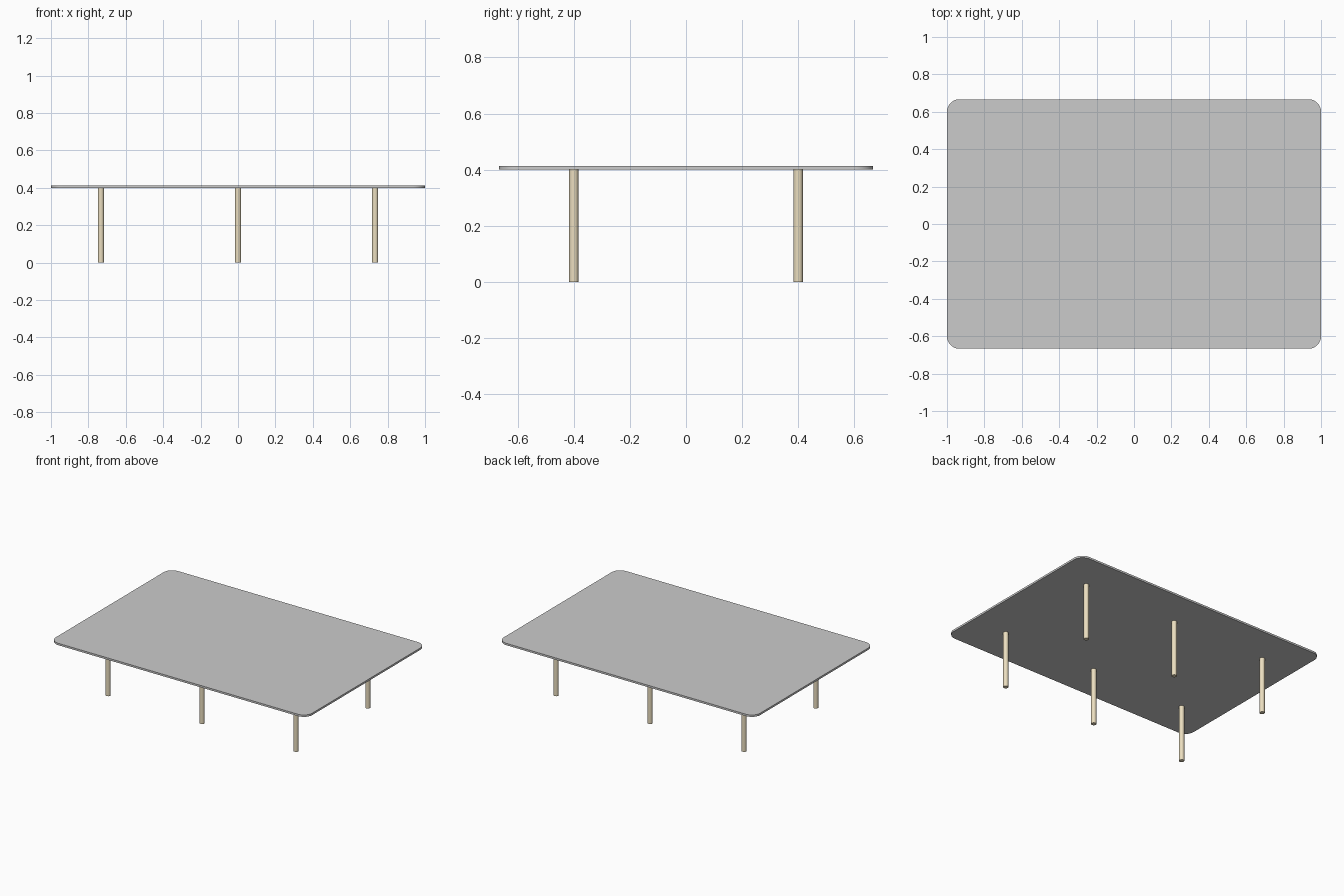
import bpy, bmesh, math

if "Cube" in bpy.data.objects:
    bpy.data.objects.remove(bpy.data.objects["Cube"])

TOP_Z, THICK = 0.4, 0.0135
HALF_X, HALF_Y, CORNER = 1.0, 0.6667, 0.0667
LEG_R = 0.0167

wood = bpy.data.materials.new("pale_wood")
wood.diffuse_color = (0.83, 0.73, 0.52, 1)
wood.use_nodes = True
wood.node_tree.nodes["Principled BSDF"].inputs["Base Color"].default_value = wood.diffuse_color


def smooth(obj):
    bpy.ops.object.select_all(action='DESELECT')
    obj.select_set(True)
    bpy.context.view_layer.objects.active = obj
    bpy.ops.object.shade_smooth_by_angle(angle=math.radians(30))


# Table top: rounded rectangle outline, extruded upward
bm = bmesh.new()
outline = []
steps = 12
for i, (sx, sy) in enumerate([(1, 1), (-1, 1), (-1, -1), (1, -1)]):
    for k in range(steps + 1):
        a = math.pi / 2 * (i + k / steps)
        outline.append(bm.verts.new((sx * (HALF_X - CORNER) + CORNER * math.cos(a),
                                     sy * (HALF_Y - CORNER) + CORNER * math.sin(a),
                                     TOP_Z)))
face = bm.faces.new(outline)
ext = bmesh.ops.extrude_face_region(bm, geom=[face], use_keep_orig=True)
bmesh.ops.translate(bm, vec=(0, 0, THICK),
                    verts=[g for g in ext["geom"] if isinstance(g, bmesh.types.BMVert)])
bmesh.ops.recalc_face_normals(bm, faces=bm.faces)
mesh = bpy.data.meshes.new("table_top")
bm.to_mesh(mesh)
bm.free()
top = bpy.data.objects.new("table_top", mesh)
bpy.context.collection.objects.link(top)
smooth(top)

# Six round legs in two rows of three
for row, y in (("front", -0.4), ("back", 0.4)):
    for side, x in (("left", -0.733), ("middle", 0), ("right", 0.733)):
        bpy.ops.mesh.primitive_cylinder_add(vertices=32, radius=LEG_R, depth=TOP_Z,
                                            location=(x, y, TOP_Z / 2))
        leg = bpy.context.object
        leg.name = f"{row}_{side}_leg"
        leg.data.materials.append(wood)
        smooth(leg)
